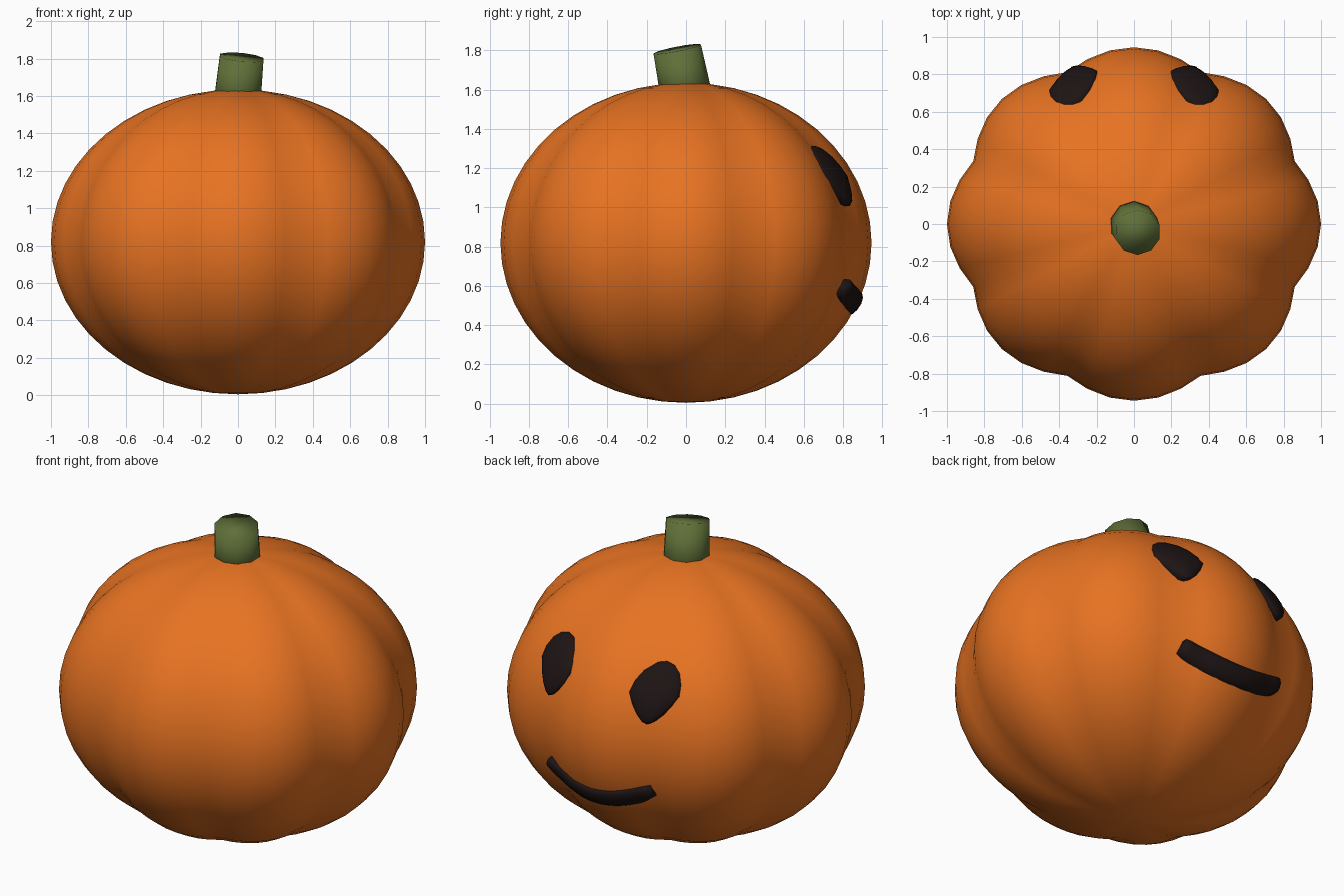
import bpy, bmesh, math
from mathutils import Matrix, Vector

if "Cube" in bpy.data.objects:
    bpy.data.objects.remove(bpy.data.objects["Cube"])

ZC, RZ, RY = 0.82, 0.815, 0.945      # body centre height, half height, y squash
SEG, RINGS = 48, 24


def material(name, rgb):
    m = bpy.data.materials.new(name)
    m.diffuse_color = (*rgb, 1)
    m.use_nodes = True
    m.node_tree.nodes["Principled BSDF"].inputs["Base Color"].default_value = m.diffuse_color
    return m


def finish(bm, name, mat):
    bmesh.ops.recalc_face_normals(bm, faces=bm.faces)
    me = bpy.data.meshes.new(name)
    bm.to_mesh(me)
    bm.free()
    me.materials.append(mat)
    for p in me.polygons:
        p.use_smooth = True
    ob = bpy.data.objects.new(name, me)
    bpy.context.collection.objects.link(ob)
    return ob


def lobe(a):
    # eight lobes with sharp valleys between them
    return 0.93 + 0.07 * abs(math.cos(4 * a))


def on_body(x, z, lift=0.0, fill=0.965):
    # point on the back (+y) of the body, bridging the valleys
    f = math.sqrt(1 - ((z - ZC) / RZ) ** 2)
    r = 1.0
    for _ in range(6):
        phi = math.asin(x / (f * r))
        r = max(lobe(phi), fill) + lift
    return Vector((x, RY * math.sqrt((f * r) ** 2 - x * x), z))


def bridge_rings(bm, rings):
    for a, b in zip(rings, rings[1:]):
        n = len(a)
        for i in range(n):
            bm.faces.new((a[i], a[(i + 1) % n], b[(i + 1) % n], b[i]))


orange = material("orange", (0.80, 0.17, 0.016))
green = material("green", (0.115, 0.16, 0.04))
dark = material("dark", (0.013, 0.007, 0.007))

# Ribbed body
bm = bmesh.new()
bmesh.ops.create_uvsphere(bm, u_segments=SEG, v_segments=RINGS, radius=1)
for v in bm.verts:
    k = lobe(math.atan2(v.co.y, v.co.x))
    v.co = Vector((v.co.x * k, v.co.y * k * RY, ZC + v.co.z * RZ))
finish(bm, "pumpkin_body", orange)

# Leaning stem
bm = bmesh.new()
bmesh.ops.create_cone(bm, cap_ends=True, segments=10, radius1=0.133,
                      radius2=0.123, depth=0.3)
axis = Vector((0.10, -0.195, 1)).normalized()
rot = Vector((0, 0, 1)).rotation_difference(axis).to_matrix().to_4x4()
top = Vector((0.02, -0.045, 1.807))
bm.transform(Matrix.Translation(top - axis * 0.15) @ rot)
finish(bm, "stem", green)


# Eyes: domed drops with the point downwards
def eye(name, cx):
    bm = bmesh.new()
    n = 16
    rings = []
    for t, lift in ((0.3, 0.032), (0.65, 0.025), (0.9, 0.014), (1, 0.002), (1, -0.09)):
        ring = []
        for i in range(n):
            a = 2 * math.pi * i / n
            s = math.sin(a)
            w = 0.128 * (1 - 0.45 * max(0, -s))
            ring.append(bm.verts.new(on_body(cx + t * w * math.cos(a),
                                             1.16 + t * 0.152 * s, lift)))
        rings.append(ring)
    bridge_rings(bm, rings)
    bm.faces.new(rings[0])
    bm.faces.new(rings[-1])
    finish(bm, name, dark)


eye("eye_left", -0.325)
eye("eye_right", 0.325)

# Curved smiling mouth
bm = bmesh.new()
section = ((-1, -0.09), (-1, 0.002), (-0.6, 0.016), (0, 0.022),
           (0.6, 0.016), (1, 0.002), (1, -0.09))
rings = []
N = 20
for i in range(N + 1):
    u = -1 + 2 * i / N
    half = 0.052 * (1 - 0.35 * abs(u) ** 6)
    z = 0.508 + 0.09 * u * u
    rings.append([bm.verts.new(on_body(0.335 * u - 0.25 * u * s * half, z + s * half, l))
                  for s, l in section])
bridge_rings(bm, rings)
bm.faces.new(rings[0])
bm.faces.new(rings[-1])
finish(bm, "mouth", dark)
